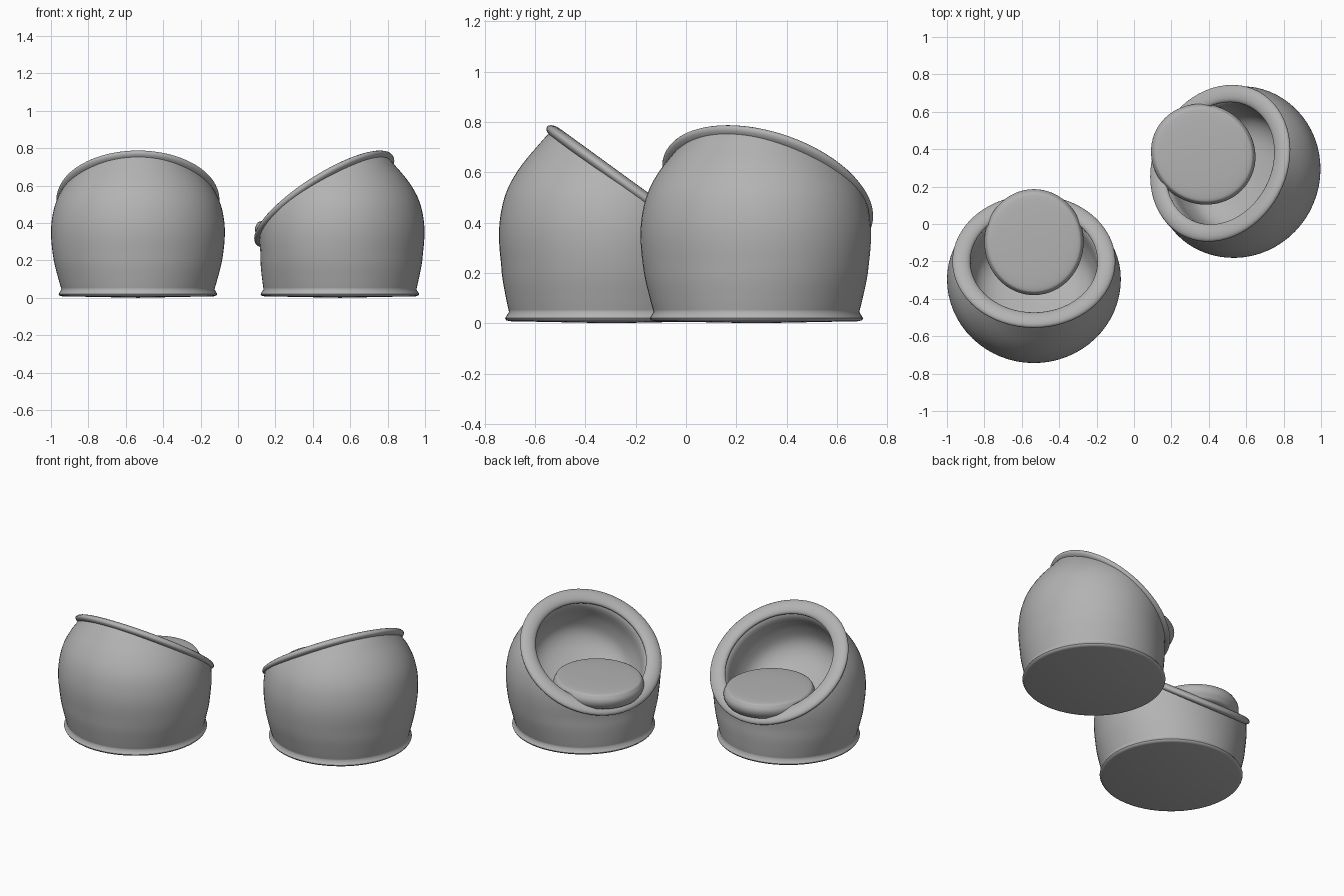
import bpy, bmesh, math
from mathutils import Matrix, Vector

cube = bpy.data.objects.get("Cube")
if cube:
    bpy.data.objects.remove(cube, do_unlink=True)

grey = bpy.data.materials.new("soft_grey")
grey.use_nodes = True
grey.diffuse_color = (0.45, 0.45, 0.45, 1)
grey.node_tree.nodes["Principled BSDF"].inputs["Base Color"].default_value = grey.diffuse_color

TILT = math.radians(36)          # slope of the opening
OPENING = Vector((0, 0.095, 0.525))
TILTED = Matrix.Translation(OPENING) @ Matrix.Rotation(-TILT, 4, 'X')


def smooth_profile(points, steps=4):
    """Pass a Catmull-Rom curve through the profile points."""
    pts = [Vector(p) for p in points]
    pts = [pts[0]] + pts + [pts[-1]]
    out = []
    for a, b, c, d in zip(pts, pts[1:], pts[2:], pts[3:]):
        for i in range(steps):
            t = i / steps
            out.append(0.5 * (2 * b + (c - a) * t + (2 * a - 5 * b + 4 * c - d) * t ** 2
                              + (3 * b - a - 3 * c + d) * t ** 3))
    return out + [pts[-1]]


def lathe(profile, sides=64):
    """Spin a (radius, height) profile around z."""
    bm = bmesh.new()
    verts = [bm.verts.new((max(r, 0), 0, z)) for r, z in profile]
    edges = [bm.edges.new(pair) for pair in zip(verts, verts[1:])]
    bmesh.ops.spin(bm, geom=verts + edges, cent=(0, 0, 0), axis=(0, 0, 1),
                   angle=math.tau, steps=sides, use_duplicate=False)
    bmesh.ops.remove_doubles(bm, verts=bm.verts, dist=0.0005)
    return bm


def finish(bm, name, place):
    bm.transform(place)
    mesh = bpy.data.meshes.new(name)
    bm.to_mesh(mesh)
    bm.free()
    obj = bpy.data.objects.new(name, mesh)
    bpy.context.collection.objects.link(obj)
    mesh.materials.append(grey)
    bpy.ops.object.select_all(action='DESELECT')
    obj.select_set(True)
    bpy.context.view_layer.objects.active = obj
    bpy.ops.object.shade_smooth_by_angle(angle=math.radians(50))


def build_chair(side, place):
    # Rounded shell with a flared foot, sliced by the sloping opening
    foot = [(0, 0), (0.405, 0.008), (0.42, 0.012), (0.424, 0.02), (0.418, 0.03)]
    belly = smooth_profile([(0.409, 0.045), (0.425, 0.1), (0.45, 0.2), (0.464, 0.32),
                            (0.46, 0.42), (0.435, 0.52), (0.385, 0.61), (0.31, 0.7),
                            (0.23, 0.78), (0.1, 0.86)])
    bm = lathe(foot + [tuple(p) for p in belly])
    bmesh.ops.recalc_face_normals(bm, faces=bm.faces)
    for v in bm.verts:           # flatter below the opening, slightly flatter behind
        blend = min(max((v.co.z - 0.04) / 0.2, 0), 1)
        v.co.y *= 1 - blend * (0.09 if v.co.y > 0 else 0.035)
    bmesh.ops.bisect_plane(bm, geom=bm.verts[:] + bm.edges[:] + bm.faces[:],
                           plane_co=OPENING, plane_no=(0, math.sin(TILT), math.cos(TILT)),
                           clear_outer=True)
    finish(bm, side + "_shell", place)

    # Flattened rolled rim around the opening
    ring = [(0.388 + 0.048 * math.cos(math.tau * i / 20),
             0.024 * math.sin(math.tau * i / 20)) for i in range(21)]
    bm = lathe(ring)
    bmesh.ops.recalc_face_normals(bm, faces=bm.faces)
    finish(bm, side + "_rim", place @ TILTED)

    # Hollow inside, facing up towards the opening
    bowl = smooth_profile([(0.365, -0.01), (0.342, -0.05), (0.335, -0.15),
                           (0.3, -0.25), (0.2, -0.31), (0, -0.33)])
    bm = lathe(bowl)
    bmesh.ops.recalc_face_normals(bm, faces=bm.faces)
    bm.faces.ensure_lookup_table()
    lowest = min(bm.faces, key=lambda f: f.calc_center_median().z)
    if lowest.normal.z < 0:
        bmesh.ops.reverse_faces(bm, faces=bm.faces)
    finish(bm, side + "_hollow", place @ TILTED)

    # Level round cushion
    pad = smooth_profile([(0, 0.3), (0.22, 0.305), (0.262, 0.33), (0.275, 0.365),
                          (0.265, 0.395), (0.24, 0.41), (0.12, 0.417), (0, 0.418)])
    bm = lathe(pad)
    bmesh.ops.recalc_face_normals(bm, faces=bm.faces)
    cushion = Matrix.Translation((0, 0.198, 0)) @ Matrix.Diagonal((0.965, 1.03, 1, 1))
    finish(bm, side + "_cushion", place @ cushion)


build_chair("right", Matrix.Translation((-0.535, -0.295, 0)))
build_chair("left", Matrix.Translation((0.545, 0.28, 0)) @ Matrix.Rotation(math.radians(62), 4, 'Z'))
